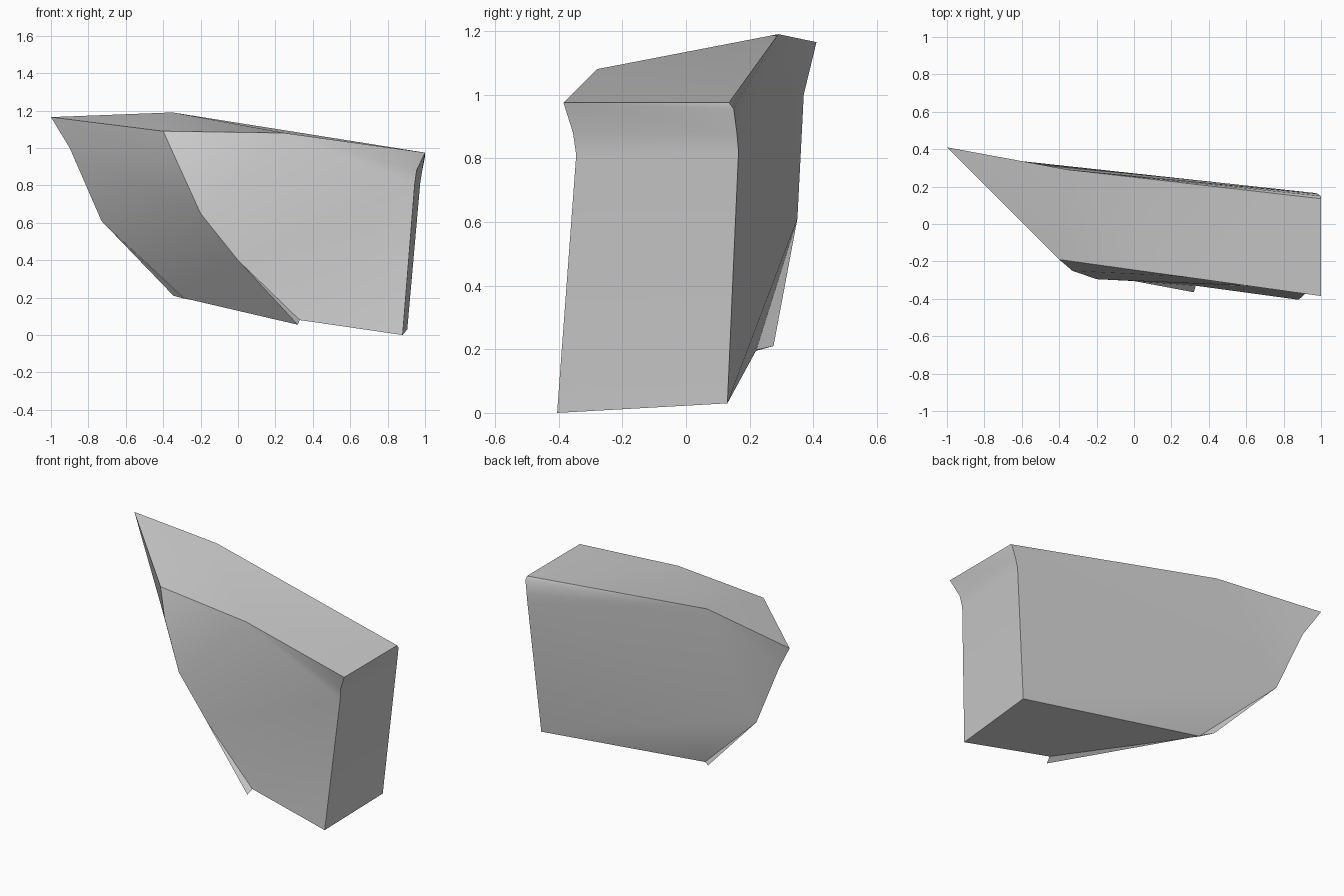
import bpy
import bmesh

cube = bpy.data.objects.get("Cube")
if cube:
    bpy.data.objects.remove(cube, do_unlink=True)

# One plain colour
grey = bpy.data.materials.new("light_grey")
grey.use_nodes = True
colour = (0.6, 0.6, 0.6, 1)
grey.diffuse_color = colour
grey.node_tree.nodes["Principled BSDF"].inputs["Base Color"].default_value = colour

bm = bmesh.new()


def rail(points):
    """Make a row of vertices running from the top downwards."""
    return [bm.verts.new(point) for point in points]


def strip(first, second):
    """Join two rails of equal length with quads."""
    for a, b, c, d in zip(first, first[1:], second[1:], second):
        bm.faces.new((a, b, c, d))


def fan(centre, ring):
    """Join a centre vertex to every neighbouring pair of a ring."""
    for a, b in zip(ring, ring[1:]):
        bm.faces.new((centre, a, b))


# Corner rails of the wedge
front_left = rail([(-.4, -.19, 1.09), (-.33, -.25, .935), (-.2, -.295, .65),
                   (0, -.305, .4)])
back_left = rail([(-1, .41, 1.165), (-.9, .37, 1), (-.73, .35, .61)])
front_right = rail([(1, -.385, .975), (.955, -.355, .88), (.945, -.345, .81),
                    (.88, -.405, 0)])
back_right = rail([(1, .15, .955), (.985, .16, .88), (.975, .165, .82),
                   (.905, .13, .03)])

# Top ridge points and lower corners, with the projecting lip of the left side
front_ridge, back_ridge, top_corner = rail(
    [(.25, -.28, 1.08), (-.35, .29, 1.19), (1, .135, .975)])
front_foot, back_foot = rail([(.33, -.33, .08), (-.29, .22, .195)])
front_lip, back_lip = rail([(.32, -.365, .055), (-.345, .275, .21)])

# Sloping left side
strip(back_left, front_left[:len(back_left)])
fan(back_left[-1], front_left[-2:] + [back_lip])
bm.faces.new((back_lip, front_left[-1], front_lip))

# Right end
strip(front_right, back_right)
bm.faces.new((front_right[0], back_right[0], top_corner))

# Front side, flaring out below the ridge
fan(front_ridge, front_left[:-1] + front_right[-2::-1])
fan(front_right[-2], [front_left[-2], front_left[-1], front_foot, front_right[-1]])

# Back side
fan(back_ridge, back_left + back_right[-2::-1] + [top_corner])
fan(back_left[-1], [back_right[-2], back_right[-1], back_foot])

# Top
bm.faces.new((front_left[0], front_ridge, back_ridge, back_left[0]))
bm.faces.new((front_ridge, front_right[0], top_corner, back_ridge))

# Underside and the narrow returns behind the lip
bm.faces.new((front_foot, front_right[-1], back_right[-1], back_foot))
bm.faces.new((front_lip, front_foot, back_foot, back_lip))
bm.faces.new((front_left[-1], front_foot, front_lip))
bm.faces.new((back_left[-1], back_foot, back_lip))

bmesh.ops.recalc_face_normals(bm, faces=bm.faces[:])
mesh = bpy.data.meshes.new("wedge_block")
bm.to_mesh(mesh)
bm.free()
mesh.materials.append(grey)
block = bpy.data.objects.new("wedge_block", mesh)
bpy.context.collection.objects.link(block)

# Smooth the gentle bends and keep the main edges crisp
bpy.ops.object.select_all(action='DESELECT')
block.select_set(True)
bpy.context.view_layer.objects.active = block
bpy.ops.object.shade_smooth_by_angle(angle=0.6)
